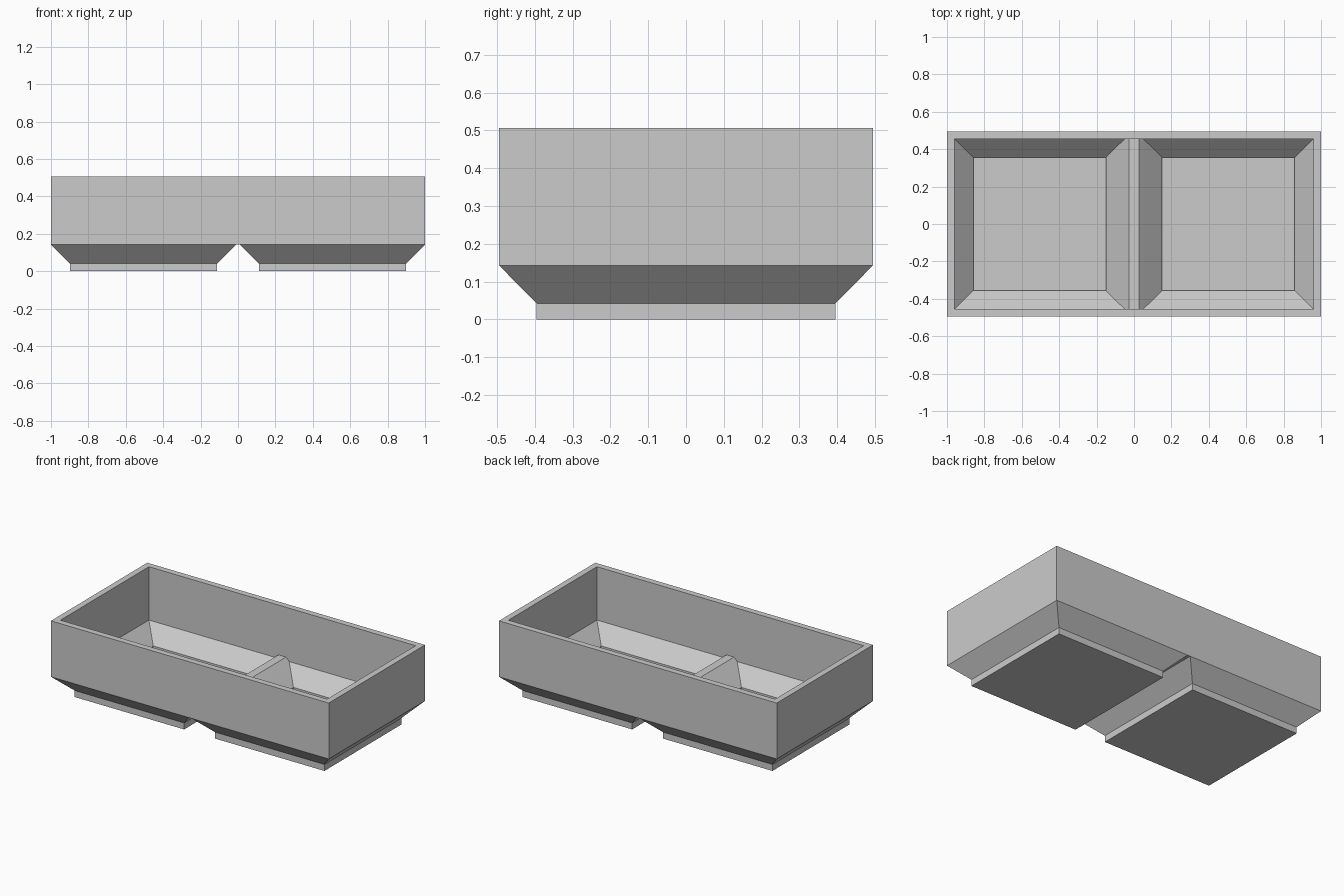
import bpy
import bmesh

if "Cube" in bpy.data.objects:
    bpy.data.objects.remove(bpy.data.objects["Cube"])

WALL_Z = 0.143    # underside of the body, where the tapered feet begin
TOP_Z = 0.507
RIDGE_Z = 0.183   # top of the divider ridge

bm = bmesh.new()


def add_half(side):
    """Build one half of the tray; side is +1 or -1 along x."""
    def face(*points):
        f = bm.faces.new([bm.verts.new((x * side, y, z)) for x, y, z in points])
        if side < 0:
            f.normal_flip()

    def ring(x0, x1, y, z):
        return [(x0, -y, z), (x1, -y, z), (x1, y, z), (x0, y, z)]

    def skirt(a, b):
        for i in range(4):
            j = (i + 1) % 4
            face(a[i], a[j], b[j], b[i])

    # Foot: flat bottom, short upright band, 45 degree taper
    foot = ring(0.111, 0.899, 0.395, 0)
    band = ring(0.111, 0.899, 0.395, 0.042)
    taper = ring(0.01, 1, 0.495, WALL_Z)
    face(*reversed(foot))
    skirt(foot, band)
    skirt(band, taper)

    # Strip under the body between the feet
    under = ring(0, 1, 0.495, WALL_Z)
    face(under[0], taper[0], taper[3], under[3])

    # Recessed cell: floor, short upright band, sloping sides
    floor = ring(0.151, 0.859, 0.355, 0.04)
    lip = ring(0.151, 0.859, 0.355, 0.057)
    slope = ring(0.05, 0.96, 0.455, 0.16)
    face(*floor)
    skirt(lip, floor)
    skirt(slope, lip)

    # Divider ridge with a narrow flat top
    ridge = ring(0.027, 0.96, 0.455, RIDGE_Z)
    middle = ring(0, 0.96, 0.455, RIDGE_Z)
    face(slope[0], slope[3], ridge[3], ridge[0])
    face(middle[0], ridge[0], ridge[3], middle[3])

    # Upright walls, outside and inside
    outer = ring(0, 1, 0.495, TOP_Z)
    inner = ring(0, 0.96, 0.455, TOP_Z)
    face(under[0], taper[0], taper[1], outer[1], outer[0])
    face(taper[1], taper[2], outer[2], outer[1])
    face(taper[2], taper[3], under[3], outer[3], outer[2])
    face(inner[0], inner[1], slope[1], slope[0], ridge[0], middle[0])
    face(inner[1], inner[2], slope[2], slope[1])
    face(inner[2], inner[3], middle[3], ridge[3], slope[3], slope[2])

    # Rim
    for i in range(3):
        face(outer[i], outer[i + 1], inner[i + 1], inner[i])


add_half(1)
add_half(-1)

# Weld the halves and clear the seam down the middle
bmesh.ops.remove_doubles(bm, verts=bm.verts[:], dist=0.0005)
seam = [e for e in bm.edges if all(abs(v.co.x) < 1e-5 for v in e.verts)]
bmesh.ops.dissolve_edges(bm, edges=seam, use_verts=True)
bmesh.ops.recalc_face_normals(bm, faces=bm.faces[:])

mesh = bpy.data.meshes.new("two_cell_tray")
bm.to_mesh(mesh)
bm.free()

grey = bpy.data.materials.new("light_grey")
grey.diffuse_color = (0.6, 0.6, 0.6, 1)
grey.use_nodes = True
grey.node_tree.nodes["Principled BSDF"].inputs["Base Color"].default_value = grey.diffuse_color
mesh.materials.append(grey)
tray = bpy.data.objects.new("two_cell_tray", mesh)
bpy.context.collection.objects.link(tray)
